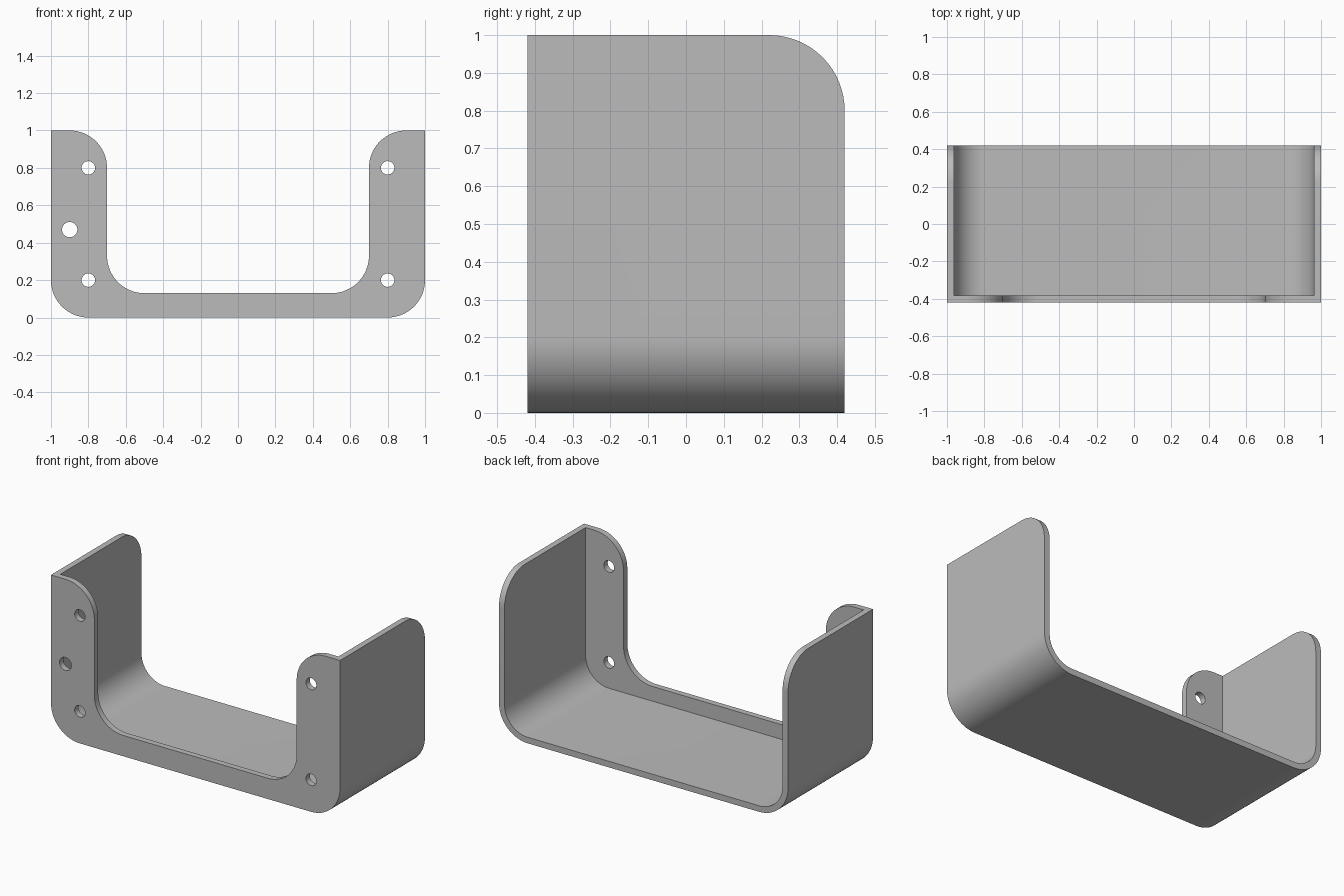
import bpy, bmesh
from math import sin, cos, pi
from mathutils import Vector

if "Cube" in bpy.data.objects:
    bpy.data.objects.remove(bpy.data.objects["Cube"])

WALL = 0.038      # sheet thickness
DEPTH = 0.42      # half depth in y
R = 0.2           # outer bend radius

grey = bpy.data.materials.new("plain_grey")
grey.use_nodes = True
grey.diffuse_color = (0.5, 0.5, 0.5, 1)
grey.node_tree.nodes["Principled BSDF"].inputs["Base Color"].default_value = (0.5, 0.5, 0.5, 1)


def arc(cx, cz, r, start, end, steps=16):
    """Points on an arc, angles in units of pi."""
    angles = [pi * (start + (end - start) * i / steps) for i in range(steps + 1)]
    return [(cx + r * cos(a), cz + r * sin(a)) for a in angles]


def mirrored(right_half):
    """Close a right-hand outline with its left-hand mirror image."""
    return right_half + [(-x, z) for x, z in reversed(right_half)]


def prism(name, outline, low, high, axis="y"):
    """Extrude an outline along y, or along x with the outline in the yz plane."""
    def place(a, b, t):
        return Vector((a, t, b)) if axis == "y" else Vector((t, a, b))
    bm = bmesh.new()
    face = bm.faces.new([bm.verts.new(place(a, b, low)) for a, b in outline])
    extruded = bmesh.ops.extrude_face_region(bm, geom=[face])["geom"]
    verts = [v for v in extruded if isinstance(v, bmesh.types.BMVert)]
    bmesh.ops.translate(bm, verts=verts, vec=place(0, 0, high - low))
    bmesh.ops.recalc_face_normals(bm, faces=bm.faces)
    mesh = bpy.data.meshes.new(name)
    bm.to_mesh(mesh)
    bm.free()
    mesh.materials.append(grey)
    obj = bpy.data.objects.new(name, mesh)
    bpy.context.collection.objects.link(obj)
    return obj


def combine(target, tool, operation="DIFFERENCE"):
    """Apply a boolean and discard the tool."""
    mod = target.modifiers.new("cut", "BOOLEAN")
    mod.object, mod.operation, mod.solver = tool, operation, "EXACT"
    bpy.context.view_layer.objects.active = target
    bpy.ops.object.modifier_apply(modifier=mod.name)
    bpy.data.objects.remove(tool)


# Solid block with rounded lower edges
outer = mirrored(arc(1 - R, R, R, -0.5, 0) + [(1, 1)])
bracket = prism("bracket", outer, -DEPTH, DEPTH)

# Hollow interior, open at the top and back
inner = mirrored(arc(1 - R, R, R - WALL, -0.5, 0) + [(1 - WALL, 1.2)])
combine(bracket, prism("cavity", inner, WALL - DEPTH, 1))

# Opening in the front plate, flared at the top
opening = mirrored(arc(0.5, 0.13 + R, R, -0.5, 0) + arc(0.9, 0.8, R, 1, 0.5) + [(0.9, 1.2)])
combine(bracket, prism("front_opening", opening, -1, WALL / 2 - DEPTH + WALL))

# Rounded upper rear corners of both side walls
side = [(-1, -1), (DEPTH, -1)] + arc(DEPTH - R, 1 - R, R, 0, 0.5) + [(-1, 1)]
combine(bracket, prism("side_outline", side, -2, 2, axis="x"), "INTERSECT")

# Screw holes and the larger cable hole
holes = [(x, z, 0.036) for x in (-0.8, 0.8) for z in (0.2, 0.8)] + [(-0.9, 0.47, 0.041)]
for x, z, r in holes:
    combine(bracket, prism("hole", arc(x, z, r, 0, 2, 32)[:-1], -1, 0))

# Smooth bends with crisp edges
bpy.ops.object.select_all(action="DESELECT")
bracket.select_set(True)
bpy.context.view_layer.objects.active = bracket
bpy.ops.object.shade_smooth_by_angle(angle=pi / 6)
